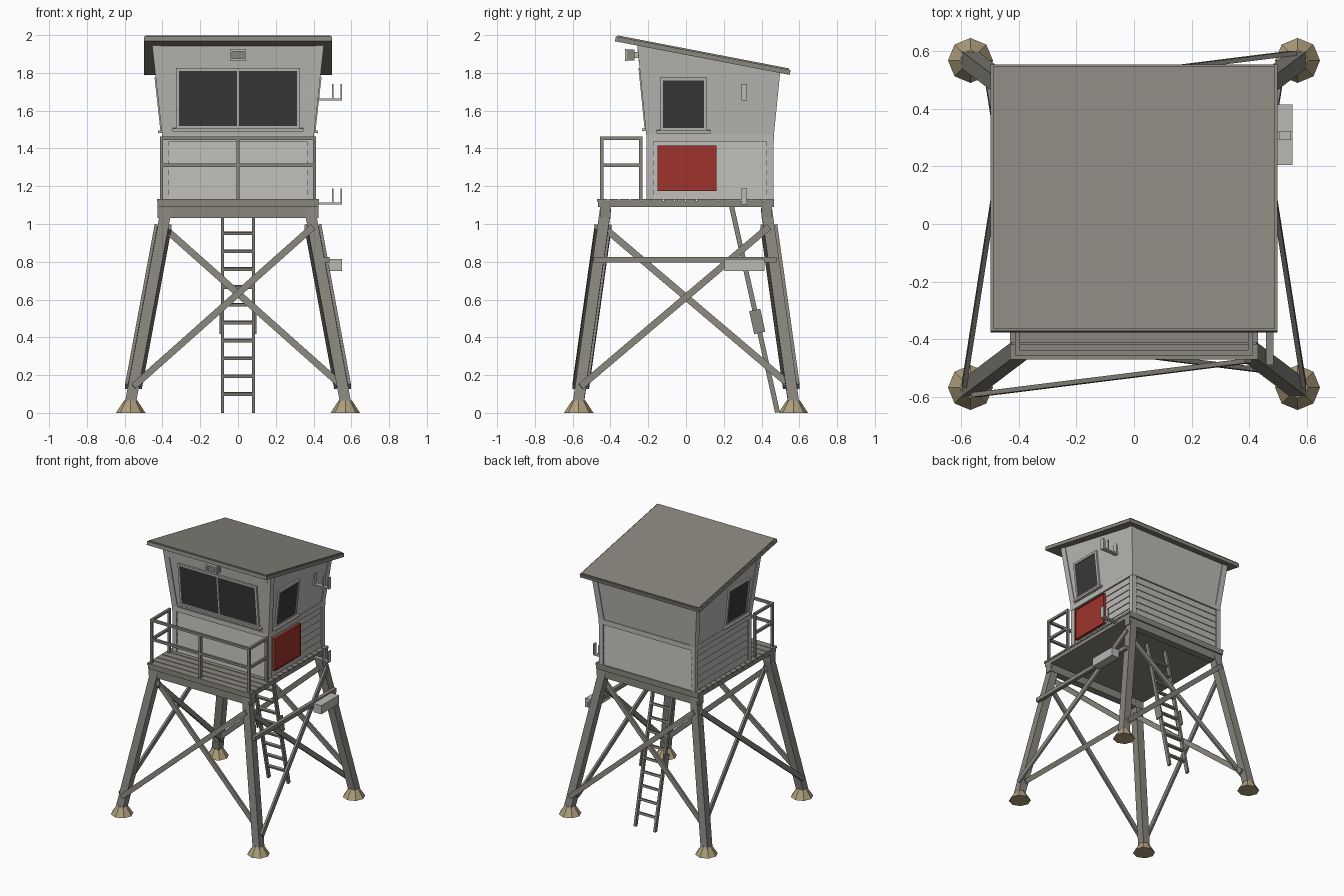
import bpy, bmesh, math
from mathutils import Vector, Matrix

if "Cube" in bpy.data.objects:
    bpy.data.objects.remove(bpy.data.objects["Cube"])


def mat(name, r, g, b):
    m = bpy.data.materials.new(name)
    m.diffuse_color = (r, g, b, 1)
    m.use_nodes = True
    m.node_tree.nodes["Principled BSDF"].inputs["Base Color"].default_value = m.diffuse_color
    return m


WALL = mat("pale_grey_wall", 0.49, 0.48, 0.455)
WOOD = mat("weathered_wood", 0.25, 0.237, 0.205)
GLASS = mat("dark_glass", 0.04, 0.04, 0.04)
RED = mat("red_board", 0.34, 0.034, 0.024)
STONE = mat("sandy_footing", 0.42, 0.345, 0.2)
METAL = mat("light_metal", 0.48, 0.48, 0.46)


def finish(name, bm, m):
    bmesh.ops.recalc_face_normals(bm, faces=bm.faces)
    me = bpy.data.meshes.new(name)
    bm.to_mesh(me)
    bm.free()
    me.materials.append(m)
    ob = bpy.data.objects.new(name, me)
    bpy.context.collection.objects.link(ob)
    return ob


def beam(name, p, q, w, t, m, up=(0, 0, 1)):
    """Bar from p to q, t thick along up and w wide across it."""
    p, q, up = Vector(p), Vector(q), Vector(up)
    d = q - p
    x = d.normalized()
    z = (up - x * up.dot(x)).normalized()
    y = z.cross(x)
    rot = Matrix((x, y, z)).transposed().to_4x4()
    bm = bmesh.new()
    bmesh.ops.create_cube(bm, size=1, matrix=Matrix.Translation((p + q) / 2) @ rot
                          @ Matrix.Diagonal((d.length, w, t, 1)))
    return finish(name, bm, m)


def box(name, x0, x1, y0, y1, z0, z1, m):
    yc, zc = (y0 + y1) / 2, (z0 + z1) / 2
    return beam(name, (x0, yc, zc), (x1, yc, zc), y1 - y0, z1 - z0, m)


def loft(name, rings, m):
    """Stack of four-point rings, capped at both ends."""
    bm = bmesh.new()
    vs = [[bm.verts.new(c) for c in r] for r in rings]
    for a, b in zip(vs, vs[1:]):
        for i in range(4):
            j = (i + 1) % 4
            bm.faces.new((a[i], a[j], b[j], b[i]))
    bm.faces.new(vs[0][::-1])
    bm.faces.new(vs[-1])
    return finish(name, bm, m)


# Legs and footings
def leg(sx, sy, z):
    f = 1.05 - z
    return Vector((sx * (0.385 + 0.185 * f), sy * (0.43 + 0.14 * f), z))


for sx in (-1, 1):
    for sy in (-1, 1):
        beam("leg", leg(sx, sy, 0.04), leg(sx, sy, 1.08), 0.058, 0.058, WOOD, (0, 1, 0))
        bm = bmesh.new()
        bmesh.ops.create_cone(bm, cap_ends=True, segments=8, radius1=0.078, radius2=0.036, depth=0.065,
                              matrix=Matrix.Translation((sx * 0.568, sy * 0.568, 0.0325)))
        finish("footing", bm, STONE)

# Crossed braces: one outside the legs, one inside; (low corner, high corner, outward)
sides = [((-1, -1), (1, -1), (0, -1, 0)), ((1, 1), (-1, 1), (0, 1, 0)),
         ((1, -1), (1, 1), (1, 0, 0)), ((-1, -1), (-1, 1), (-1, 0, 0))]
for a, b, n in sides:
    o = Vector(n) * 0.036
    beam("outer_brace", leg(*a, 0.14) + o, leg(*b, 0.985) + o, 0.036, 0.016, WOOD, n)
    beam("inner_brace", leg(*b, 0.14) - o, leg(*a, 0.985) - o, 0.036, 0.016, WOOD, n)

# Side rail with storage box
box("side_rail", 0.458, 0.485, -0.49, 0.48, 0.795, 0.825, WOOD)
box("storage_box", 0.485, 0.55, 0.205, 0.415, 0.75, 0.815, METAL)

# Deck
box("deck_base", -0.425, 0.425, -0.465, 0.465, 1.09, 1.122, WOOD)
n = 16
pitch = 0.94 / n
for i in range(n):
    y = -0.47 + i * pitch
    box("deck_plank", -0.43, 0.43, y, y + pitch - 0.005, 1.118, 1.132, WOOD)
for sy in (-1, 1):
    box("deck_beam", -0.425, 0.425, sy * 0.428 - 0.027, sy * 0.428 + 0.027, 1.032, 1.092, WOOD)

# Front railing
for x, y in ((-0.405, -0.447), (0, -0.447), (0.405, -0.447), (-0.405, -0.24), (0.405, -0.24)):
    box("railing_post", x - 0.009, x + 0.009, y - 0.009, y + 0.009, 1.13, 1.45, WOOD)
for z in (1.31, 1.453):
    box("railing_front_bar", -0.414, 0.414, -0.456, -0.438, z - 0.009, z + 0.009, WOOD)
    for sx in (-1, 1):
        x = sx * 0.405
        box("railing_side_bar", x - 0.009, x + 0.009, -0.44, -0.231, z - 0.009, z + 0.009, WOOD)

# Ladder, leaning out under the deck
foot, top = Vector((0, 0.485, 0.0)), Vector((0, 0.24, 1.1))
lean = (top - foot).normalized()
for sx in (-1, 1):
    o = Vector((sx * 0.082, 0, 0))
    beam("ladder_rail", foot + o + lean * 0.003, top + o, 0.026, 0.016, WOOD, (1, 0, 0))
    c = foot.lerp(top, 0.44) + Vector((sx * 0.093, 0, 0))
    beam("ladder_joint_plate", c - lean * 0.062, c + lean * 0.062, 0.06, 0.01, WOOD, (1, 0, 0))
for i in range(10):
    p = foot.lerp(top, (0.1 + i * 0.0945) / 1.1)
    beam("ladder_rung", p - Vector((0.082, 0, 0)), p + Vector((0.082, 0, 0)), 0.02, 0.016, WOOD, lean)

# Lower cabin: lapped boards as stepped rings
def ring(e, z):
    return [(-0.39 - e, -0.197 - e, z), (0.39 + e, -0.197 - e, z),
            (0.39 + e, 0.452 + e, z), (-0.39 - e, 0.452 + e, z)]


boards, rings = 6, []
for i in range(boards):
    z = 1.13 + i * 0.31 / boards
    rings += [ring(0.006, z), ring(0, z + 0.31 / boards)]
loft("lapped_lower_wall", rings, WALL)
for x in (-0.383, 0.383):
    for y in (-0.19, 0.445):
        box("lower_corner_post", x - 0.018, x + 0.018, y - 0.018, y + 0.018, 1.13, 1.44, WALL)
box("wall_band", -0.403, 0.403, -0.21, 0.465, 1.437, 1.474, WALL)

# Flared upper cabin, cut to the roof slope
def wx(z): return 0.395 + 0.11 * (z - 1.46)
def wf(z): return -0.203 - 0.1 * (z - 1.46)
def wb(z): return 0.458 + 0.1 * (z - 1.46)


def walls(zf, zb, e=0.0):
    return [(-wx(zf) + e, wf(zf) + e, zf), (wx(zf) - e, wf(zf) + e, zf),
            (wx(zb) - e, wb(zb) - e, zb), (-wx(zb) + e, wb(zb) - e, zb)]


loft("flared_upper_wall", [walls(1.46, 1.46), walls(1.95, 1.808)], WALL)
for a, b in zip(walls(1.465, 1.465, 0.016), walls(1.95, 1.808, 0.016)):
    beam("upper_corner_post", a, b, 0.044, 0.044, WALL, (0, 1, 0))
beam("header_board", (-0.42, wf(1.895), 1.895), (0.42, wf(1.895), 1.895), 0.085, 0.014, WALL, (0, -1, -0.1))


# Windows: glass plate, frame bars and sill on a leaning wall
def window(name, at, n, u0, u1, z0, z1, mullion=False):
    n = Vector(n).normalized()
    f, uc, zc = 0.016, (u0 + u1) / 2, (z0 + z1) / 2

    def bar(part, a, b, w, t, m):
        beam(name + part, at(*a), at(*b), w, t, m, n)
    bar("_glass", (uc, z0), (uc, z1), u1 - u0, 0.014, GLASS)
    for u in (u0 - f / 2, u1 + f / 2):
        bar("_frame", (u, z0 - f), (u, z1 + f), f, 0.024, WALL)
    for z in (z0 - f / 2, z1 + f / 2):
        bar("_frame", (u0, z), (u1, z), f, 0.024, WALL)
    bar("_sill", (u0 - 0.035, z0 - 0.02), (u1 + 0.035, z0 - 0.02), 0.014, 0.05, WALL)
    if mullion:
        bar("_mullion", (uc, z0), (uc, z1), 0.012, 0.024, WALL)


window("front_window", lambda u, z: Vector((u, wf(z), z)), (0, -1, -0.1), -0.312, 0.312, 1.52, 1.81, True)
for s in (-1, 1):
    window("side_window", lambda u, z: Vector((s * wx(z), u, z)), (s, 0, -0.11), -0.122, 0.095, 1.51, 1.76)

# Sloped roof
rf, rb = Vector((0, -0.37, 2.0)), Vector((0, 0.555, 1.822))
rn = Vector((0, 0.189, 0.982)).normalized()
rd = (rb - rf).normalized()
beam("roof_slab", rf - rn * 0.02, rb - rn * 0.02, 0.995, 0.026, WOOD, rn)
beam("roof_sheet", rf - rn * 0.005 + rd * 0.008, rb - rn * 0.005 - rd * 0.008, 0.978, 0.01, WOOD, rn)

# Red rescue board on the right wall
box("red_board", 0.39, 0.41, -0.15, 0.16, 1.175, 1.415, RED)
for z in (1.178, 1.412):
    box("red_board_edge", 0.39, 0.414, -0.15, 0.16, z - 0.004, z + 0.004, RED)
for y in (-0.147, 0.157):
    box("red_board_edge", 0.39, 0.414, y - 0.004, y + 0.004, 1.175, 1.415, RED)

# Hooks on the right wall
for z, x0 in ((1.655, 0.40), (1.103, 0.40)):
    box("hook_arm", x0, 0.55, 0.293, 0.322, z, z + 0.01, METAL)
    for x in (0.498, 0.542):
        box("hook_prong", x, x + 0.008, 0.293, 0.322, z, z + 0.085, METAL)
    if z > 1.5:
        box("hook_plate", 0.41, 0.432, 0.293, 0.322, z, z + 0.085, METAL)

# Front floodlight
box("lamp_bracket", -0.02, 0.02, -0.29, -0.24, 1.88, 1.91, METAL)
box("lamp_body", -0.043, 0.043, -0.312, -0.272, 1.865, 1.925, WOOD)
for z in (1.87, 1.92):
    box("lamp_rim", -0.043, 0.043, -0.324, -0.31, z - 0.006, z + 0.006, METAL)
for x in (-0.037, 0.037):
    box("lamp_rim", x - 0.006, x + 0.006, -0.324, -0.31, 1.865, 1.925, METAL)
